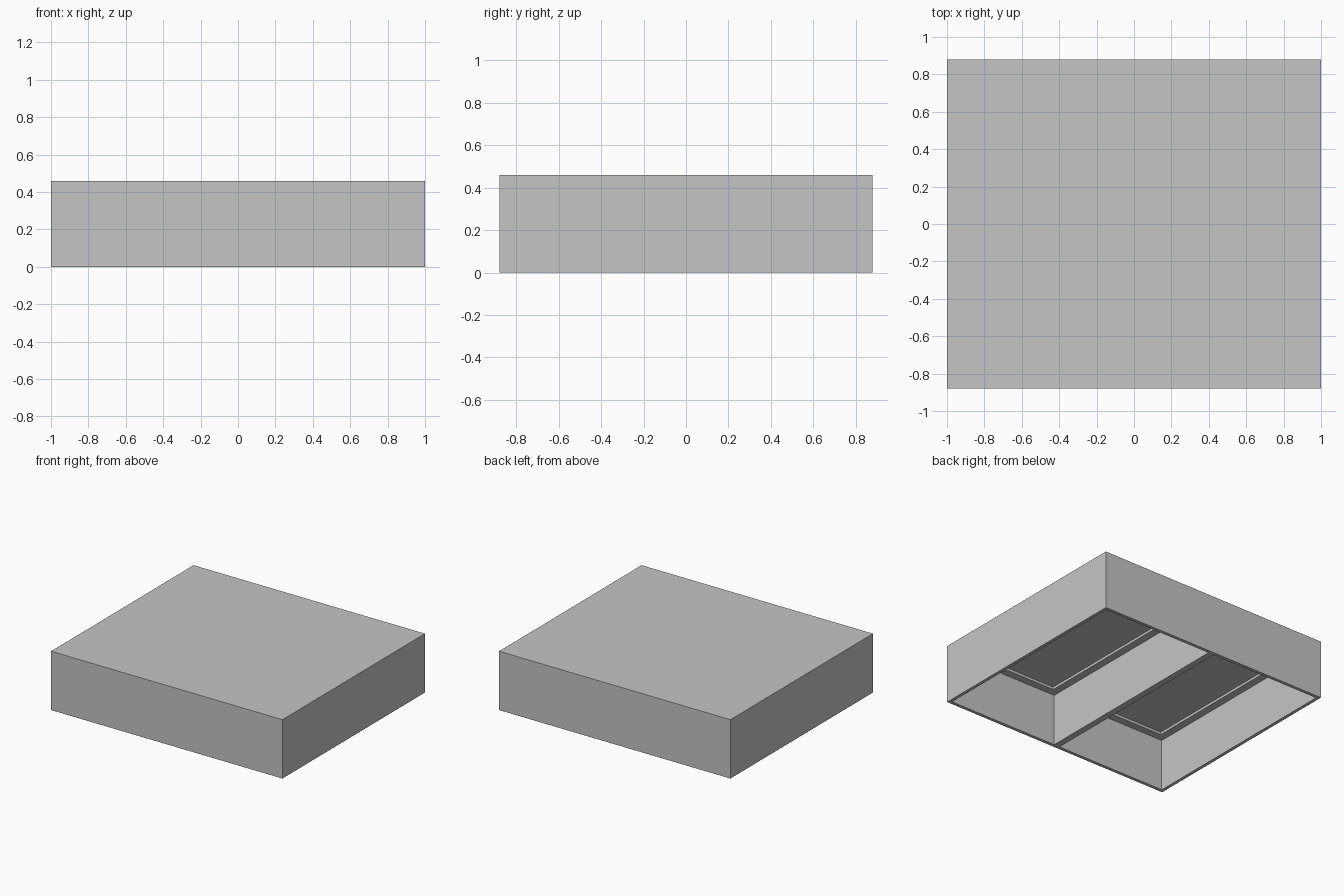
import bpy
import bmesh
from mathutils import Matrix

WIDTH, DEPTH, HEIGHT = 2.0, 1.76, 0.46
WALL = 0.025            # rim thickness around each chamber
CHAMBER = 0.405         # chamber depth
LEDGE = 0.06            # ledge around the ceiling panel
RECESS = 0.02           # ceiling panel recess

cube = bpy.data.objects.get("Cube")
if cube:
    bpy.data.objects.remove(cube, do_unlink=True)

# Plain grey material
grey = bpy.data.materials.new("light_grey")
grey.use_nodes = True
colour = (0.56, 0.56, 0.56, 1.0)
grey.diffuse_color = colour
grey.node_tree.nodes["Principled BSDF"].inputs["Base Color"].default_value = colour

# Outer block, split into two halves
bm = bmesh.new()
bmesh.ops.create_cube(bm, size=1, matrix=Matrix.Translation((0, 0, HEIGHT / 2))
                      @ Matrix.Diagonal((WIDTH, DEPTH, HEIGHT, 1)))
bmesh.ops.bisect_plane(bm, geom=bm.verts[:] + bm.edges[:] + bm.faces[:],
                       plane_co=(0, 0, 0), plane_no=(1, 0, 0))
bm.normal_update()

# Two open chambers underneath, each with a ledge and a recessed ceiling panel
floors = [f for f in bm.faces if f.normal.z < -0.9]
for border, sink in ((WALL, CHAMBER), (LEDGE, RECESS)):
    bmesh.ops.inset_individual(bm, faces=floors, thickness=border, use_even_offset=True)
    bm.normal_update()
    bmesh.ops.inset_individual(bm, faces=floors, thickness=0, depth=-sink)
    bm.normal_update()

# Merge the split outer faces back into clean panels
seam = [e for e in bm.edges if len(e.link_faces) == 2
        and all(abs(v.co.x) < 1e-5 for v in e.verts)
        and min(v.co.z for v in e.verts) < HEIGHT
        and max(v.co.z for v in e.verts) > 0.01]
bmesh.ops.dissolve_edges(bm, edges=seam, use_verts=False)
bmesh.ops.recalc_face_normals(bm, faces=bm.faces[:])

mesh = bpy.data.meshes.new("divided_cover")
bm.to_mesh(mesh)
bm.free()
mesh.materials.append(grey)
cover = bpy.data.objects.new("divided_cover", mesh)
bpy.context.collection.objects.link(cover)
